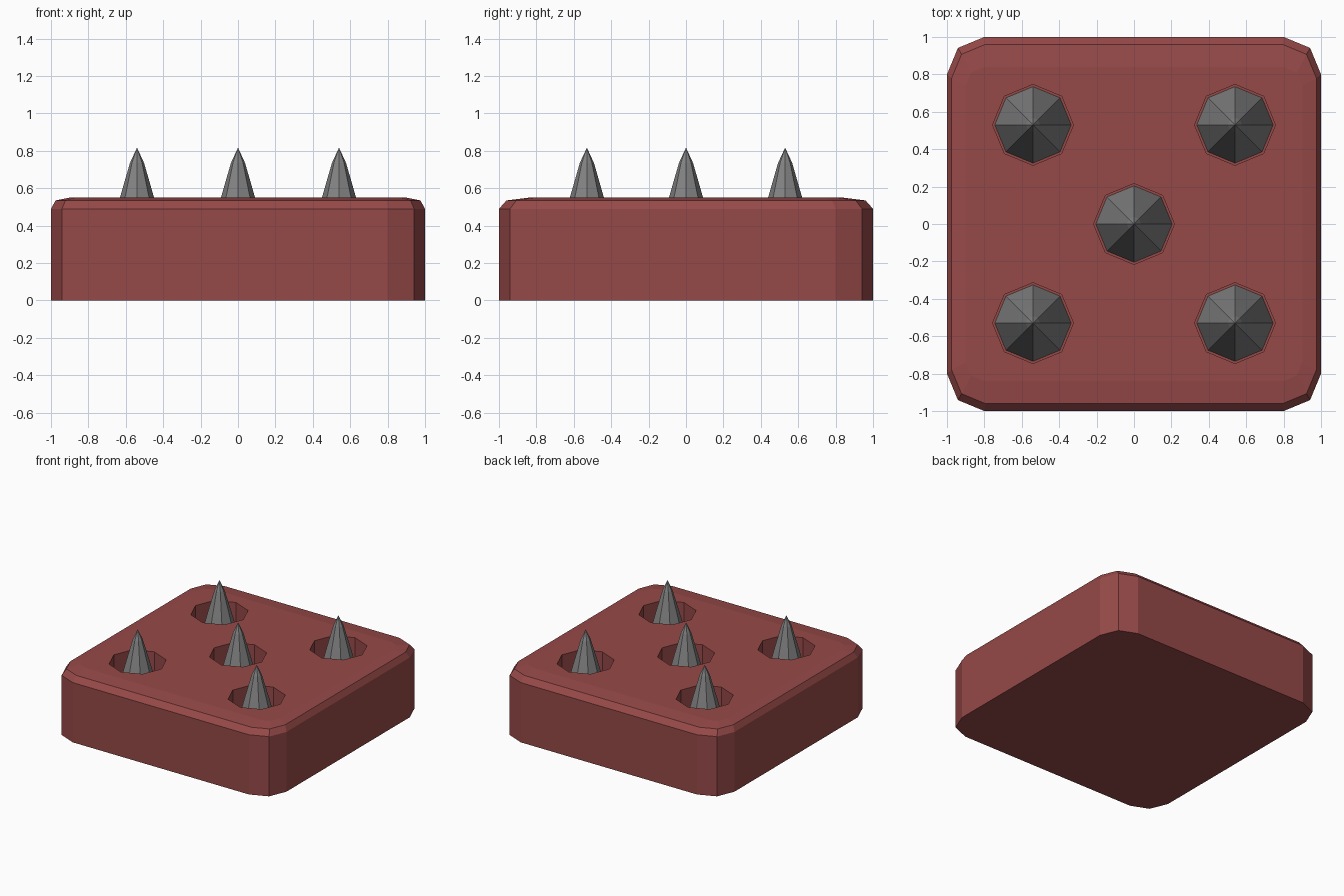
import bpy, bmesh
from math import sin, cos, pi

if "Cube" in bpy.data.objects:
    bpy.data.objects.remove(bpy.data.objects["Cube"])

SPOTS = [(0, 0)] + [(x, y) for x in (-0.54, 0.54) for y in (-0.53, 0.53)]
SIDES = 8


def loft(bm, rings, tip=None):
    """Skin a stack of rings; close the end with a cap or a point."""
    loops = [[bm.verts.new(p) for p in ring] for ring in rings]
    n = len(loops[0])
    for a, b in zip(loops, loops[1:]):
        for i in range(n):
            j = (i + 1) % n
            bm.faces.new((a[i], a[j], b[j], b[i]))
    bm.faces.new(loops[0][::-1])
    if tip:
        t = bm.verts.new(tip)
        for i in range(n):
            bm.faces.new((loops[-1][i], loops[-1][(i + 1) % n], t))
    else:
        bm.faces.new(loops[-1])


def finish(bm, name, mat=None):
    bmesh.ops.recalc_face_normals(bm, faces=bm.faces)
    mesh = bpy.data.meshes.new(name)
    bm.to_mesh(mesh)
    bm.free()
    ob = bpy.data.objects.new(name, mesh)
    bpy.context.collection.objects.link(ob)
    if mat:
        mesh.materials.append(mat)
    return ob


def material(name, color):
    mat = bpy.data.materials.new(name)
    mat.diffuse_color = color
    mat.use_nodes = True
    mat.node_tree.nodes["Principled BSDF"].inputs["Base Color"].default_value = mat.diffuse_color
    return mat


def rounded_ring(hx, hy, r, z):
    """Rectangle with two-segment rounded corners."""
    pts = []
    for k, (sx, sy) in enumerate([(1, 1), (-1, 1), (-1, -1), (1, -1)]):
        for s in range(3):
            a = k * pi / 2 + s * pi / 4
            pts.append((sx * (hx - r) + r * cos(a), sy * (hy - r) + r * sin(a), z))
    return pts


def octagon(cx, cy, r, z):
    return [(cx + r * cos(2 * pi * i / SIDES), cy + r * sin(2 * pi * i / SIDES), z)
            for i in range(SIDES)]


red = material("dark_red", (0.305, 0.067, 0.065, 1))
metal = material("dark_metal", (0.225, 0.225, 0.225, 1))

# Base block with a softened top edge
bm = bmesh.new()
loft(bm, [rounded_ring(1, 1, 0.2, 0), rounded_ring(1, 1, 0.2, 0.49),
          rounded_ring(0.975, 0.96, 0.18, 0.535), rounded_ring(0.9, 0.84, 0.1, 0.55)])
base = finish(bm, "base_block", red)

# Octagonal pits cut into the block
bm = bmesh.new()
for x, y in SPOTS:
    loft(bm, [octagon(x, y, 0.216, 0.13), octagon(x, y, 0.216, 0.8)])
cutter = finish(bm, "pit_cutter", red)
cutter.hide_render = True
mod = base.modifiers.new("pits", "BOOLEAN")
mod.operation = "DIFFERENCE"
mod.solver = "EXACT"
mod.object = cutter
bpy.context.view_layer.objects.active = base
bpy.ops.object.modifier_apply(modifier=mod.name)
bpy.data.objects.remove(cutter)

# Metal spikes standing in the pits
for i, (x, y) in enumerate(SPOTS):
    bm = bmesh.new()
    loft(bm, [octagon(x, y, 0.207, 0.12), octagon(x, y, 0.091, 0.55),
              octagon(x, y, 0.038, 0.735)], tip=(x, y, 0.817))
    finish(bm, f"spike_{i + 1}", metal)
